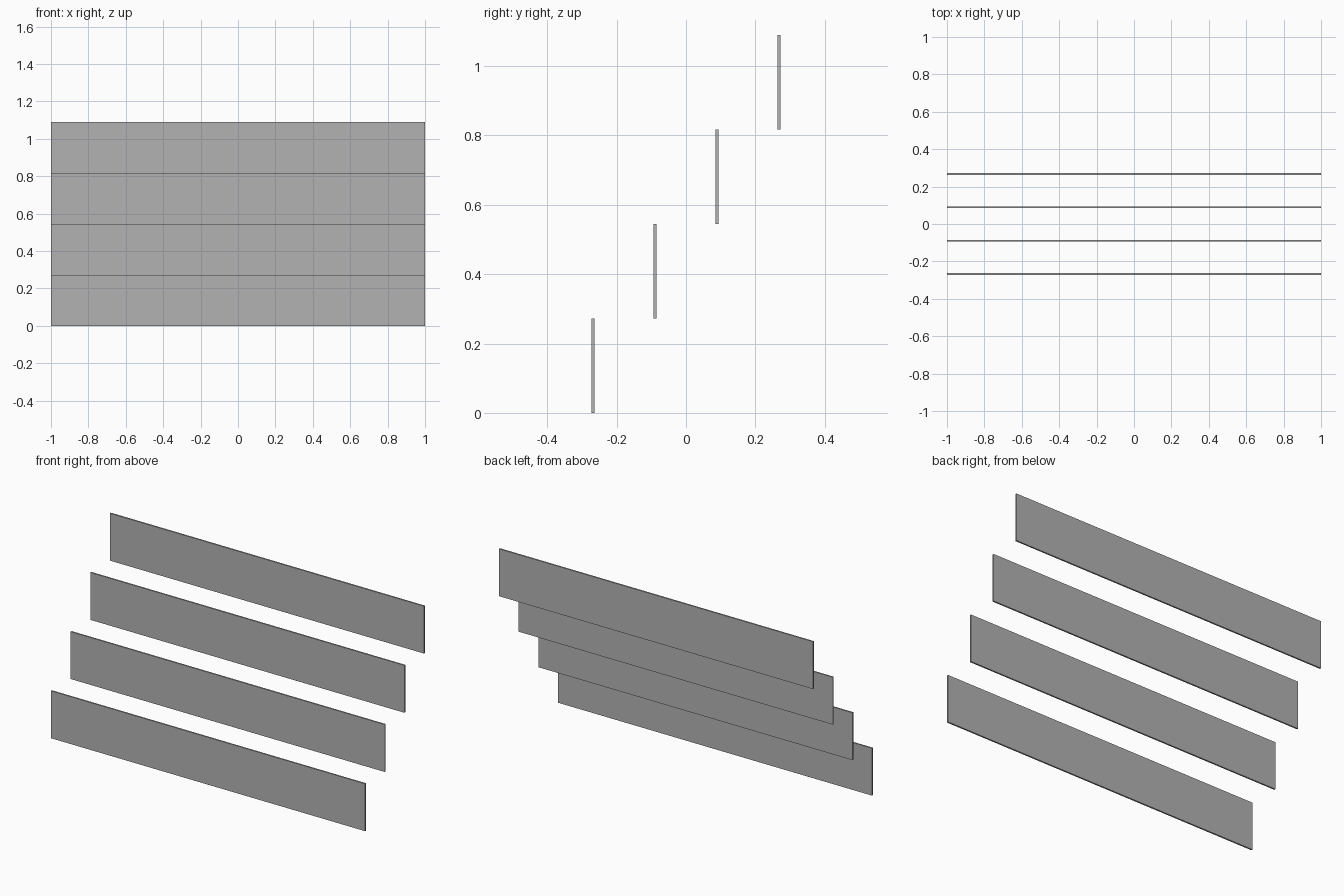
import bpy

cube = bpy.data.objects.get("Cube")
if cube:
    bpy.data.objects.remove(cube, do_unlink=True)

# Plain grey finish
grey = bpy.data.materials.new("plain_grey")
grey.use_nodes = True
colour = (0.45, 0.45, 0.45, 1)
grey.diffuse_color = colour
grey.node_tree.nodes["Principled BSDF"].inputs["Base Color"].default_value = colour

COUNT = 4
LENGTH, THICKNESS, HEIGHT = 2.0, 0.009, 0.2725
SPACING = 0.1785

# Stair risers: upright boards, each one step further back and higher
for i in range(COUNT):
    y = (i - (COUNT - 1) / 2) * SPACING
    bpy.ops.mesh.primitive_cube_add(size=1, location=(0, y, (i + 0.5) * HEIGHT))
    riser = bpy.context.object
    riser.name = f"stair_riser_{i + 1}"
    riser.scale = (LENGTH, THICKNESS, HEIGHT)
    bpy.ops.object.transform_apply(location=False, rotation=False, scale=True)
    riser.data.materials.append(grey)
